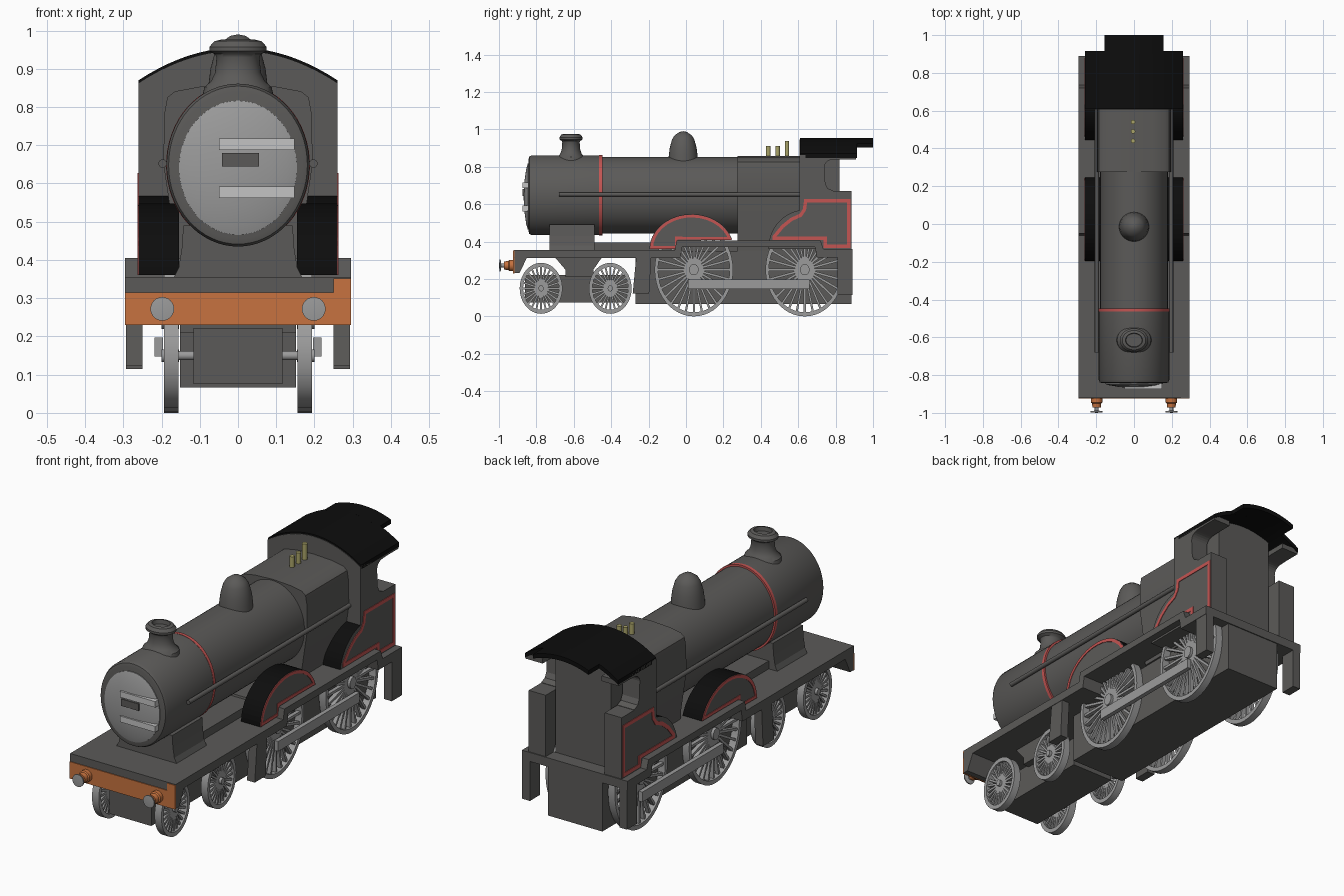
import bpy, bmesh, math
from mathutils import Matrix, Vector

if "Cube" in bpy.data.objects:
    bpy.data.objects.remove(bpy.data.objects["Cube"])


def material(name, r, g, b):
    m = bpy.data.materials.new(name)
    m.diffuse_color = (r, g, b, 1)
    m.use_nodes = True
    m.node_tree.nodes["Principled BSDF"].inputs["Base Color"].default_value = m.diffuse_color
    return m


GREY = material("dark grey paint", .105, .102, .098)
BLACK = material("black", .004, .004, .004)
RED = material("red lining", .55, .09, .085)
ORANGE = material("orange", .57, .17, .05)
STEEL = material("steel", .33, .33, .33)
PALE = material("pale metal", .55, .55, .55)
BRASS = material("brass", .40, .37, .14)


def finish(name, bm, mats, mirror=False, smooth=False):
    bmesh.ops.recalc_face_normals(bm, faces=bm.faces)
    me = bpy.data.meshes.new(name)
    bm.to_mesh(me)
    bm.free()
    ob = bpy.data.objects.new(name, me)
    bpy.context.collection.objects.link(ob)
    for m in (mats if isinstance(mats, list) else [mats]):
        me.materials.append(m)
    if mirror:
        ob.modifiers.new("Mirror", 'MIRROR')
    if smooth:
        bpy.ops.object.select_all(action='DESELECT')
        ob.select_set(True)
        bpy.context.view_layer.objects.active = ob
        bpy.ops.object.shade_smooth_by_angle(angle=math.radians(35))
    return ob


def add_box(bm, x, y, z):
    size = (x[1] - x[0], y[1] - y[0], z[1] - z[0])
    mid = Vector((sum(x) / 2, sum(y) / 2, sum(z) / 2))
    bmesh.ops.create_cube(bm, size=1, matrix=Matrix.Translation(mid) @ Matrix.Diagonal((*size, 1)))


def box(name, x, y, z, mat, mirror=False):
    bm = bmesh.new()
    add_box(bm, x, y, z)
    return finish(name, bm, mat, mirror)


def place(axis, a, b, t):
    return {'x': (t, a, b), 'y': (a, t, b), 'z': (a, b, t)}[axis]


def prism(name, pts, axis, lo, hi, mats, mirror=False, smooth=False, rule=None):
    """Extrude a closed outline along an axis."""
    bm = bmesh.new()
    low = [bm.verts.new(place(axis, a, b, lo)) for a, b in pts]
    high = [bm.verts.new(place(axis, a, b, hi)) for a, b in pts]
    bm.faces.new(low)
    bm.faces.new(high)
    for i in range(len(pts)):
        j = (i + 1) % len(pts)
        bm.faces.new((low[i], low[j], high[j], high[i]))
    bmesh.ops.recalc_face_normals(bm, faces=bm.faces)
    if rule:
        for f in bm.faces:
            f.material_index = rule(f)
    return finish(name, bm, mats, mirror, smooth)


def add_lathe(bm, prof, centre, axis, sa=1, sb=1, seg=48, closed=False):
    c = Vector(centre)
    rings = []
    for r, t in prof:
        if r == 0:
            rings.append([bm.verts.new(c + Vector(place(axis, 0, 0, t)))] * seg)
        else:
            rings.append([bm.verts.new(c + Vector(place(
                axis, sa * r * math.cos(2 * math.pi * k / seg),
                sb * r * math.sin(2 * math.pi * k / seg), t))) for k in range(seg)])
    pairs = list(zip(rings, rings[1:])) + ([(rings[-1], rings[0])] if closed else [])
    for p, q in pairs:
        for k in range(seg):
            n = (k + 1) % seg
            bm.faces.new(list(dict.fromkeys((p[k], p[n], q[n], q[k]))))


def lathe(name, prof, centre, axis, mat, sa=1, sb=1, seg=48, mirror=False):
    bm = bmesh.new()
    add_lathe(bm, prof, centre, axis, sa, sb, seg)
    return finish(name, bm, mat, mirror, True)


def rod(name, centre, axis, r, lo, hi, mat, mirror=False, seg=16):
    return lathe(name, [(0, lo), (r, lo), (r, hi), (0, hi)], centre, axis, mat, seg=seg, mirror=mirror)


# Boiler, smokebox and door share one slightly narrow oval section
OVAL = dict(sa=.187, sb=.213)
AXIS = (0, 0, .648)
lathe("smokebox", [(0, -.842), (.9, -.842), (.97, -.838), (1, -.825), (1, -.455), (.9, -.455)],
      AXIS, 'y', GREY, seg=64, **OVAL)
lathe("boiler", [(0, -.46), (.96, -.46), (.96, .3), (0, .3)], AXIS, 'y', GREY, seg=64, **OVAL)
lathe("boiler_band", [(.9, -.464), (1.006, -.464), (1.006, -.447), (.9, -.447)], AXIS, 'y', RED, seg=64, **OVAL)
lathe("smokebox_door", [(.825, -.838), (.825, -.846), (.7, -.854), (.45, -.862), (.2, -.867), (0, -.868)],
      (0, 0, .641), 'y', STEEL, seg=64, **OVAL)
for z in (.702, .577):
    box("door_strap", (-.05, .148), (-.873, -.845), (z - .015, z + .015), PALE)
box("door_plate", (-.042, .055), (-.873, -.85), (.645, .68), GREY)
rod("handrail", (.197, 0, .652), 'y', .011, -.68, .62, GREY, True)

# Chimney, dome and safety valves
lathe("chimney", [(.095, .82), (.088, .852), (.07, .868), (.06, .89), (.056, .93), (.06, .938),
                  (.075, .946), (.075, .957), (.062, .972), (.045, .976), (.042, .955), (0, .955)],
      (0, -.615, 0), 'z', GREY, sb=.83)
lathe("dome", [(.08, .82), (.077, .86), (.072, .9), (.06, .945), (.047, .967), (.02, .986), (0, .99)],
      (0, -.015, 0), 'z', GREY)
for y, top in ((.44, .912), (.49, .912), (.54, .938)):
    rod("safety_valve", (-.005, y, 0), 'z', .012, .84, top, BRASS)

# Firebox with flattened shoulders
half = [(.16, .35), (.165, .45), (.195, .65), (.193, .78), (.185, .825), (.165, .841), (.1, .853)]
prism("firebox", half + [(0, .858)] + [(-x, z) for x, z in reversed(half)], 'y', .275, .615, GREY, smooth=True)

# Cab


def arch(w, lift=0, n=20):
    xs = [w - 2 * w * i / n for i in range(n + 1)]
    return [(x, .862 + lift + .085 * (1 - (x / .26) ** 2)) for x in xs]


def slab(w):
    return arch(w, .008) + [(x, z - .014) for x, z in reversed(arch(w))]


prism("cab_front", [(-.26, .36), (.26, .36)] + arch(.26), 'y', .607, .64, GREY)
prism("cab_interior", [(-.155, .35), (.155, .35)] + arch(.155, -.004), 'y', .62, .82, GREY)
prism("cab_roof", slab(.26), 'y', .61, .915, BLACK)
prism("roof_extension", slab(.155), 'y', .9, 1, BLACK)
cutout = [(.785 + .045 * math.cos(a), .8 + .038 * math.sin(a)) for a in [math.pi / 2 + math.pi / 12 * i for i in range(7)]]
cutout = [(.83, .84)] + cutout + [(.745, .71), (.757, .685), (.785, .672)]
prism("cab_side", [(.61, .36), (.885, .36), (.885, .67), (.785, .67)] + cutout[::-1]
      + [(.91, .84), (.91, .866), (.61, .866)], 'x', .165, .26, GREY, True)

# Splashers with black tops and red lining
SPLASH = [GREY, BLACK]


def top_black(f):
    return 1 if abs(f.normal.x) < .5 and (f.normal.z > .01 or abs(f.normal.y) > .9) else 0


def oval(cy, ry, rz, a0, a1, n=24):
    return [(cy + ry * math.cos(a0 + (a1 - a0) * i / n), .36 + rz * math.sin(a0 + (a1 - a0) * i / n))
            for i in range(n + 1)]


front_arc = oval(.03, .225, .187, .27, math.pi)
rear_arc = oval(.64, .2, .21, math.pi / 2 + .1, math.pi)
prism("front_splasher", front_arc + [(-.05, .36), (-.05, .405)], 'x', .154, .26, SPLASH, True, rule=top_black)
prism("rear_splasher", rear_arc + [(.62, .36)], 'x', .154, .26, SPLASH, True, rule=top_black)


def lining(name, pts, width):
    bm = bmesh.new()
    face = bm.faces.new([bm.verts.new((.263, y, z)) for y, z in pts])
    bm.normal_update()
    if face.normal.x < 0:
        face.normal_flip()
    bmesh.ops.inset_individual(bm, faces=[face], thickness=width, use_even_offset=True)
    bmesh.ops.delete(bm, geom=[face], context='FACES_ONLY')
    # thin raised strip
    geo = bmesh.ops.extrude_face_region(bm, geom=bm.faces[:])
    bmesh.ops.translate(bm, vec=(-.004, 0, 0), verts=[v for v in geo['geom'] if isinstance(v, bmesh.types.BMVert)])
    finish(name, bm, RED, True)


lining("front_splasher_lining", oval(.03, .222, .184, .27, math.pi, 16) + [(-.045, .363), (-.045, .411)], .015)
lining("cab_lining", [(.463, .409), (.735, .409), (.735, .367), (.88, .367), (.88, .628), (.632, .628),
                      (.625, .575), (.607, .548), (.56, .527), (.51, .487), (.463, .43)], .018)

# Footplate stepping up over the driving wheels
prism("footplate", [(-.92, .355), (-.06, .355), (-.05, .405), (.72, .405), (.735, .36), (.89, .36), (.89, .315),
                    (.7, .315), (.69, .37), (-.02, .37), (-.03, .312), (-.92, .312)],
      'x', -.295, .295, GREY)
prism("buffer_beam", [(-.918, .32), (-.918, .232), (-.89, .232), (-.85, .315)], 'x', -.295, .295, GREY)
box("beam_face", (-.295, .295), (-.924, -.917), (.23, .315), ORANGE)
box("beam_face_tab", (.25, .295), (-.924, -.917), (.315, .352), ORANGE)
lathe("buffer_housing", [(0, -.925), (.03, -.925), (.03, -.945), (.024, -.95), (.022, -.972), (0, -.972)],
      (.198, 0, .272), 'y', ORANGE, seg=24, mirror=True)
lathe("buffer_head", [(0, -.96), (.01, -.96), (.01, -.988), (.031, -.991), (.031, -.997), (0, -1)],
      (.198, 0, .272), 'y', STEEL, seg=24, mirror=True)

# Saddle, frames and bogie
prism("smokebox_saddle", [(-.17, .35), (.17, .35), (.155, .38), (.147, .43), (.143, .49),
                          (-.143, .49), (-.147, .43), (-.155, .38)], 'y', -.73, -.49, GREY)
box("upper_frame", (-.12, .12), (-.49, .3), (.35, .395), GREY)
box("main_frame", (-.152, .152), (-.27, .885), (.066, .35), GREY)
prism("bogie_pivot", [(-.7, .315), (-.45, .315), (-.495, .25), (-.495, .21), (-.645, .21), (-.645, .25)],
      'x', -.152, .152, GREY)
box("bogie_frame", (-.117, .117), (-.86, -.31), (.075, .222), GREY)

# Steps
prism("middle_step", [(-.265, .33), (-.185, .33), (-.197, .122), (-.285, .122)], 'x', .25, .293, GREY, True)
box("rear_step", (.25, .293), (.81, .89), (.115, .33), GREY, True)


# Spoked wheels, slightly narrowed along the length
def wheel(name, y, z, r, spokes, width):
    bm = bmesh.new()
    inner = r - .022
    add_lathe(bm, [(inner, .156), (r, .156), (r, .194), (inner, .194)], (0, 0, 0), 'x', seg=48, closed=True)
    add_lathe(bm, [(0, .154), (r * .12, .154), (r * .12, .2), (0, .2)], (0, 0, 0), 'x', seg=20)
    for k in range(spokes):
        old = set(bm.verts)
        add_box(bm, (.166, .186), (-width / 2, width / 2), (r * .08, inner + .004))
        bmesh.ops.rotate(bm, cent=(0, 0, 0), matrix=Matrix.Rotation(2 * math.pi * k / spokes, 3, 'X'),
                         verts=[v for v in bm.verts if v not in old])
    bmesh.ops.scale(bm, vec=(1, .84, 1), verts=bm.verts)
    bmesh.ops.translate(bm, vec=(0, y, z), verts=bm.verts)
    finish(name, bm, STEEL, True, True)
    rod(name + "_axle", (0, y, z), 'x', .012, -.17, .17, STEEL)


for y in (-.775, -.405):
    wheel("bogie_wheel", y, .15, .136, 24, .011)
for y in (.042, .635):
    wheel("driving_wheel", y, .25, .25, 28, .013)
box("coupling_rod", (.196, .218), (.01, .66), (.147, .197), STEEL, True)
